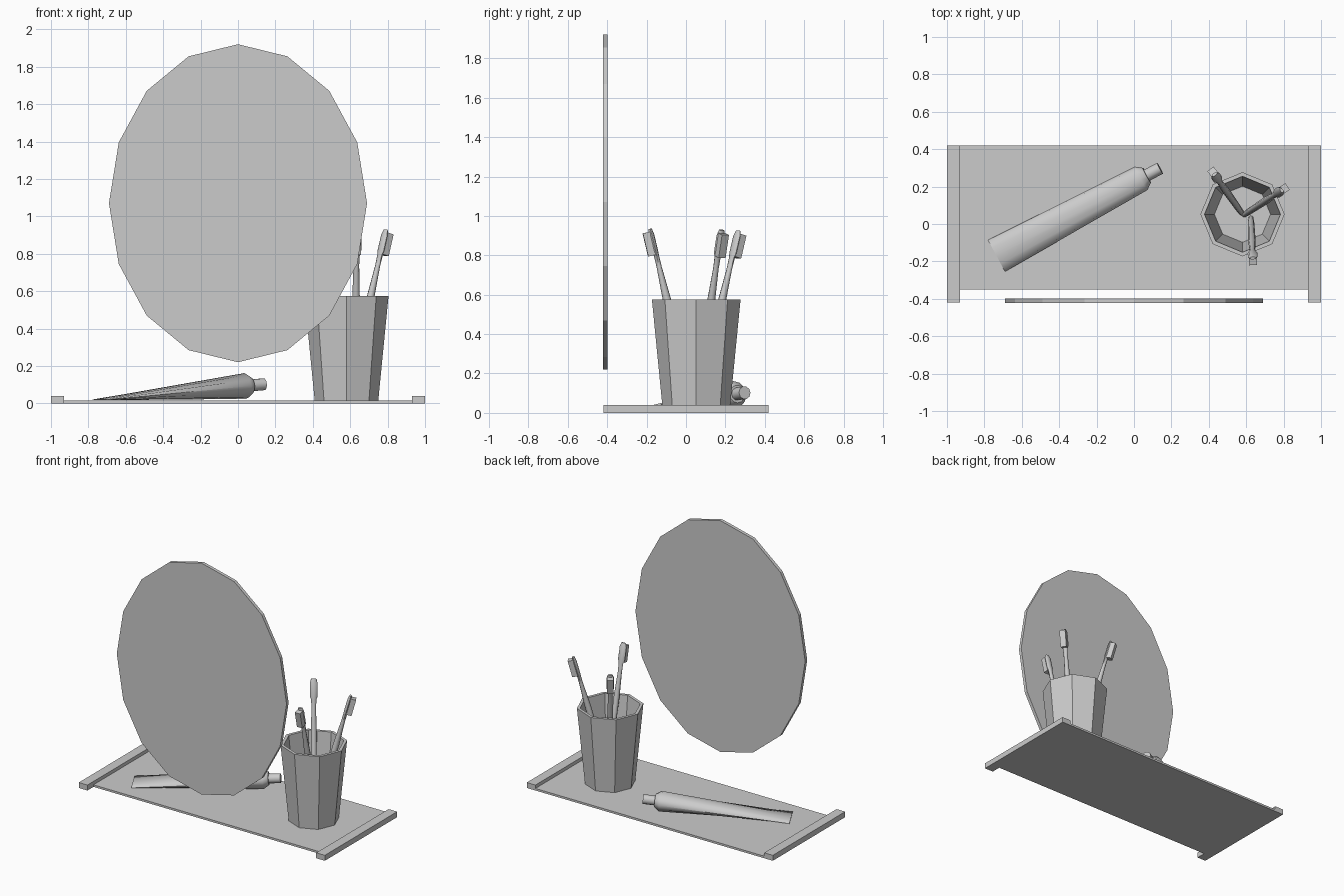
import bpy, bmesh, math
from mathutils import Vector, Matrix

cube = bpy.data.objects.get("Cube")
if cube:
    bpy.data.objects.remove(cube, do_unlink=True)

grey = bpy.data.materials.new("plain grey")
grey.use_nodes = True
grey.diffuse_color = (0.6, 0.6, 0.6, 1)
grey.node_tree.nodes["Principled BSDF"].inputs["Base Color"].default_value = (0.6, 0.6, 0.6, 1)


def finish(name, bm, matrix=None, smooth=None):
    bmesh.ops.recalc_face_normals(bm, faces=bm.faces)
    if matrix:
        bm.transform(matrix)
    mesh = bpy.data.meshes.new(name)
    bm.to_mesh(mesh)
    bm.free()
    mesh.materials.append(grey)
    obj = bpy.data.objects.new(name, mesh)
    bpy.context.collection.objects.link(obj)
    if smooth:
        bpy.ops.object.select_all(action='DESELECT')
        obj.select_set(True)
        bpy.context.view_layer.objects.active = obj
        bpy.ops.object.shade_smooth_by_angle(angle=math.radians(smooth))
    return obj


def box(name, low, high, matrix=None):
    low, high = Vector(low), Vector(high)
    bm = bmesh.new()
    bmesh.ops.create_cube(bm, size=1)
    size = high - low
    bm.transform(Matrix.Translation((low + high) / 2) @ Matrix.Diagonal((*size, 1)))
    return finish(name, bm, matrix)


def loft(name, sections, sides, matrix=None, smooth=None):
    """Skin elliptical sections (height, x radius, y radius) along z and cap both ends."""
    bm = bmesh.new()
    rings = []
    for z, rx, ry in sections:
        angles = [math.tau * i / sides for i in range(sides)]
        rings.append([bm.verts.new((rx * math.cos(a), ry * math.sin(a), z)) for a in angles])
    for a, b in zip(rings, rings[1:]):
        for i in range(sides):
            j = (i + 1) % sides
            bm.faces.new((a[i], a[j], b[j], b[i]))
    bm.faces.new(rings[0])
    bm.faces.new(rings[-1])
    return finish(name, bm, matrix, smooth)


def frame(origin, target, hint):
    """Matrix whose z axis runs from origin to target, with x close to hint."""
    origin = Vector(origin)
    z = (Vector(target) - origin).normalized()
    x = Vector(hint)
    x = (x - z * x.dot(z)).normalized()
    return Matrix.Translation(origin) @ Matrix((x, z.cross(x), z)).transposed().to_4x4()


# Shelf with a raised rail at each end
box("shelf", (-0.93, -0.35, 0), (0.93, 0.42, 0.015))
for side, x in (("right", -0.965), ("left", 0.965)):
    box(side + "_rail", (x - 0.035, -0.42, 0), (x + 0.035, 0.42, 0.04))

# Oval mirror, standing upright
loft("mirror", [(-0.012, 0.69, 0.85), (0.012, 0.69, 0.85)], 16,
     Matrix.Translation((0, -0.41, 1.07)) @ Matrix.Rotation(math.pi / 2, 4, 'X'))

# Hollow eight-sided cup
cup_profile = [(0, 0.17), (0.56, 0.225), (0.56, 0.203), (0.02, 0.15)]
loft("cup", [(z, r, r) for z, r in cup_profile], 8, Matrix.Translation((0.58, 0.052, 0.015)))

# Toothbrushes leaning out of the cup, bristles facing outward
handle = [(0, 0.015, 0.014), (0.1, 0.018, 0.017), (0.55, 0.021, 0.02), (0.72, 0.013, 0.015),
          (0.78, 0.013, 0.018), (0.80, 0.014, 0.026), (0.89, 0.014, 0.026), (0.92, 0.008, 0.016)]
leans = [((0.59, 0.05, 0.04), (0.789, 0.18, 0.925)),
         ((0.575, 0.06, 0.04), (0.43, 0.265, 0.925)),
         ((0.625, 0.03, 0.04), (0.635, -0.18, 0.925))]
for i, (base, tip) in enumerate(leans, 1):
    outward = Vector(tip) - Vector(base)
    outward.z = 0
    place = frame(base, tip, outward)
    loft(f"toothbrush_handle_{i}", handle, 8, place, 50)
    box(f"toothbrush_bristles_{i}", (0.004, -0.021, 0.785), (0.042, 0.021, 0.905), place)

# Toothpaste tube: flat crimped tail swelling to a round shoulder, then the cap
tail, shoulder = (-0.735, -0.17, 0.02), (0.04, 0.245, 0.093)
place = frame(tail, shoulder, (-0.47, 0.88, 0))
loft("tube_body", [(0, 0.096, 0.003), (0.88, 0.071, 0.069), (0.915, 0.045, 0.045)], 12, place, 40)
loft("tube_cap", [(0.91, 0.033, 0.033), (0.995, 0.033, 0.033)], 10, place, 40)
